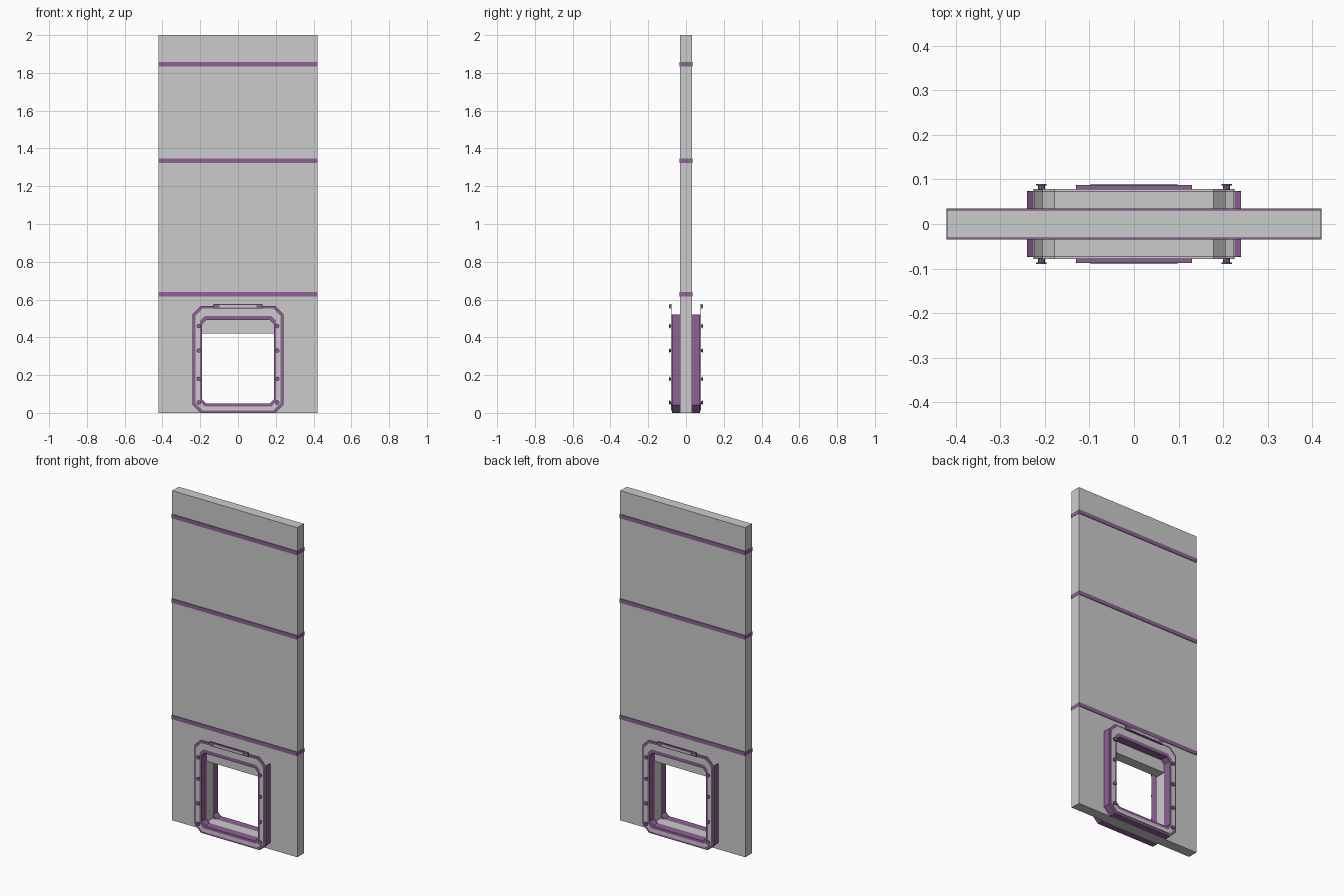
import bpy, bmesh, math
from mathutils import Matrix

if "Cube" in bpy.data.objects:
    bpy.data.objects.remove(bpy.data.objects["Cube"])

purple = bpy.data.materials.new("purple")
purple.diffuse_color = (0.27, 0.12, 0.30, 1)
purple.use_nodes = True
purple.node_tree.nodes["Principled BSDF"].inputs["Base Color"].default_value = purple.diffuse_color


def finish(name, bm, mat=None):
    bmesh.ops.recalc_face_normals(bm, faces=bm.faces)
    me = bpy.data.meshes.new(name)
    bm.to_mesh(me)
    bm.free()
    ob = bpy.data.objects.new(name, me)
    bpy.context.collection.objects.link(ob)
    if mat:
        me.materials.append(mat)
    return ob


def box(name, lo, hi, mat=None):
    bm = bmesh.new()
    size = [b - a for a, b in zip(lo, hi)]
    mid = [(a + b) / 2 for a, b in zip(lo, hi)]
    bmesh.ops.create_cube(bm, size=1, matrix=Matrix.Translation(mid) @ Matrix.Diagonal((*size, 1)))
    return finish(name, bm, mat)


def octagon(x, z0, z1, c):
    # clockwise from the upper right; the first six points form an open-topped U
    return [(x, z1 - c), (x, z0 + c), (x - c, z0), (c - x, z0),
            (-x, z0 + c), (-x, z1 - c), (c - x, z1), (x - c, z1)]


def ring(name, outer, inner, y0, y1, mat=None, closed=True):
    bm = bmesh.new()
    n = len(outer) if closed else 6
    rows = [[bm.verts.new((x, y, z)) for x, z in prof[:n]]
            for prof, y in ((outer, y0), (outer, y1), (inner, y1), (inner, y0))]
    for i in range(n if closed else n - 1):
        j = (i + 1) % n
        for k in range(4):
            a, b = rows[k], rows[(k + 1) % 4]
            bm.faces.new((a[i], a[j], b[j], b[i]))
    if not closed:
        for i in (0, n - 1):
            bm.faces.new([r[i] for r in rows])
    return finish(name, bm, mat)


def peg(name, x, z, s):
    bm = bmesh.new()
    for r, y0, y1 in ((0.008, 0.076, 0.088), (0.012, 0.087, 0.09)):
        m = Matrix.Translation((x, s * (y0 + y1) / 2, z)) @ Matrix.Rotation(math.pi / 2, 4, 'X')
        bmesh.ops.create_cone(bm, cap_ends=True, segments=8, radius1=r, radius2=r,
                              depth=y1 - y0, matrix=m)
    return finish(name, bm, purple)


# Door panel with a rectangular opening
W, T = 0.42, 0.031
rect = lambda x, z0, z1: [(x, z1), (x, z0), (-x, z0), (-x, z1)]
ring("door_panel", rect(W, 0, 2), rect(0.19, 0.05, 0.42), -T, T)

# Horizontal trim bands
for i, z in enumerate((0.627, 1.334, 1.846)):
    box(f"trim_band_{i}", (-W - 0.001, -0.035, z - 0.012), (W + 0.001, 0.035, z + 0.012), purple)

# Frame profiles, from outside to inside
rim = octagon(0.24, 0, 0.565, 0.043)
rim_in = octagon(0.226, 0.013, 0.552, 0.04)
tray_in = octagon(0.223, 0.016, 0.549, 0.039)
shell = octagon(0.205, 0.032, 0.516, 0.026)
liner = octagon(0.202, 0.035, 0.513, 0.025)
hole = octagon(0.19, 0.05, 0.492, 0.022)

for s, side in ((-1, "front"), (1, "back")):
    # Outer casing, open along the top
    ring(side + "_casing", rim, rim_in, s * T, s * 0.073, purple, closed=False)
    ring(side + "_casing_inside", rim_in, tray_in, s * T, s * 0.078, closed=False)
    # Thin face plates
    ring(side + "_rim_plate", rim, rim_in, s * 0.073, s * 0.074, purple)
    ring(side + "_face_plate", rim_in, shell, s * 0.078, s * 0.079)
    # Tunnel lining
    ring(side + "_tunnel_shell", shell, liner, s * T, s * 0.079)
    ring(side + "_tunnel_lining", liner, hole, s * T, s * 0.079, purple)
    # Latch bar above the opening
    ya, yb, yc = sorted((s * 0.078, s * 0.088)), sorted((s * 0.087, s * 0.09)), None
    box(side + "_latch_bar", (-0.13, ya[0], 0.552), (0.13, ya[1], 0.576), purple)
    box(side + "_latch_insert", (-0.098, yb[0], 0.558), (0.098, yb[1], 0.57))
    # Fixing pegs down both sides
    for x in (-0.208, 0.208):
        for k, z in enumerate((0.055, 0.18, 0.33, 0.46)):
            peg(f"{side}_peg_{'left' if x < 0 else 'right'}_{k}", x, z, s)
